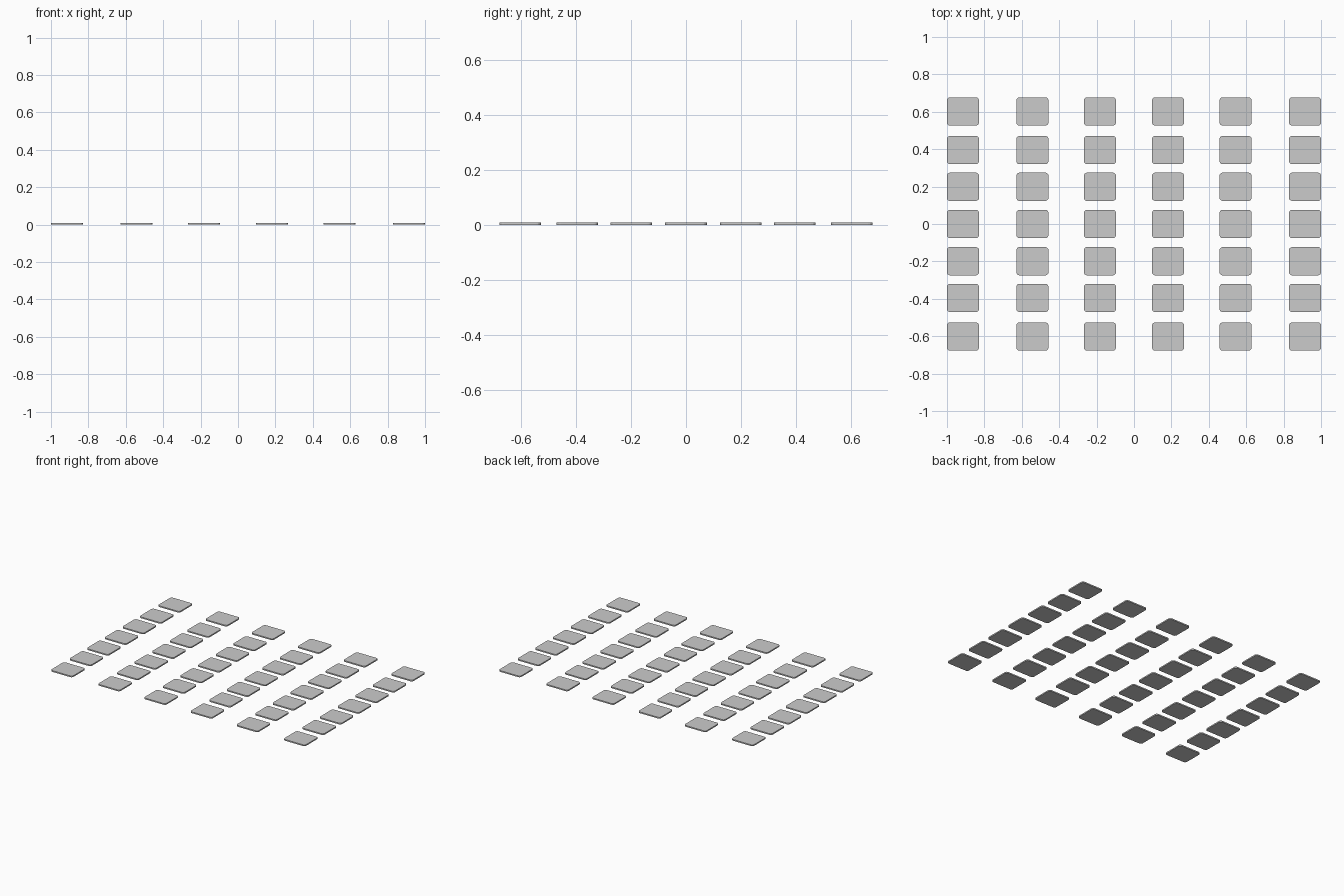
import bpy, bmesh
from mathutils import Matrix

if "Cube" in bpy.data.objects:
    bpy.data.objects.remove(bpy.data.objects["Cube"])

W, D, T, R = 0.171, 0.151, 0.009, 0.016
COLUMNS = [-0.9145, -0.543, -0.182, 0.182, 0.543, 0.9145]
ROWS = [-0.602, -0.395, -0.199, 0.0, 0.199, 0.395, 0.602]

# shared tile: thin slab with rounded vertical corners
mesh = bpy.data.meshes.new("tile")
bm = bmesh.new()
bmesh.ops.create_cube(bm, size=1, matrix=Matrix.Translation((0, 0, T / 2)) @ Matrix.Diagonal((W, D, T, 1)))
upright = [e for e in bm.edges if abs(e.verts[0].co.z - e.verts[1].co.z) > T / 2]
bmesh.ops.bevel(bm, geom=upright, offset=R, segments=4, profile=0.5, affect='EDGES')
bm.to_mesh(mesh)
bm.free()

# grid of tiles
for r, y in enumerate(ROWS, 1):
    for c, x in enumerate(COLUMNS, 1):
        tile = bpy.data.objects.new(f"tile_row{r}_column{c}", mesh)
        tile.location = (x, y, 0)
        bpy.context.collection.objects.link(tile)
